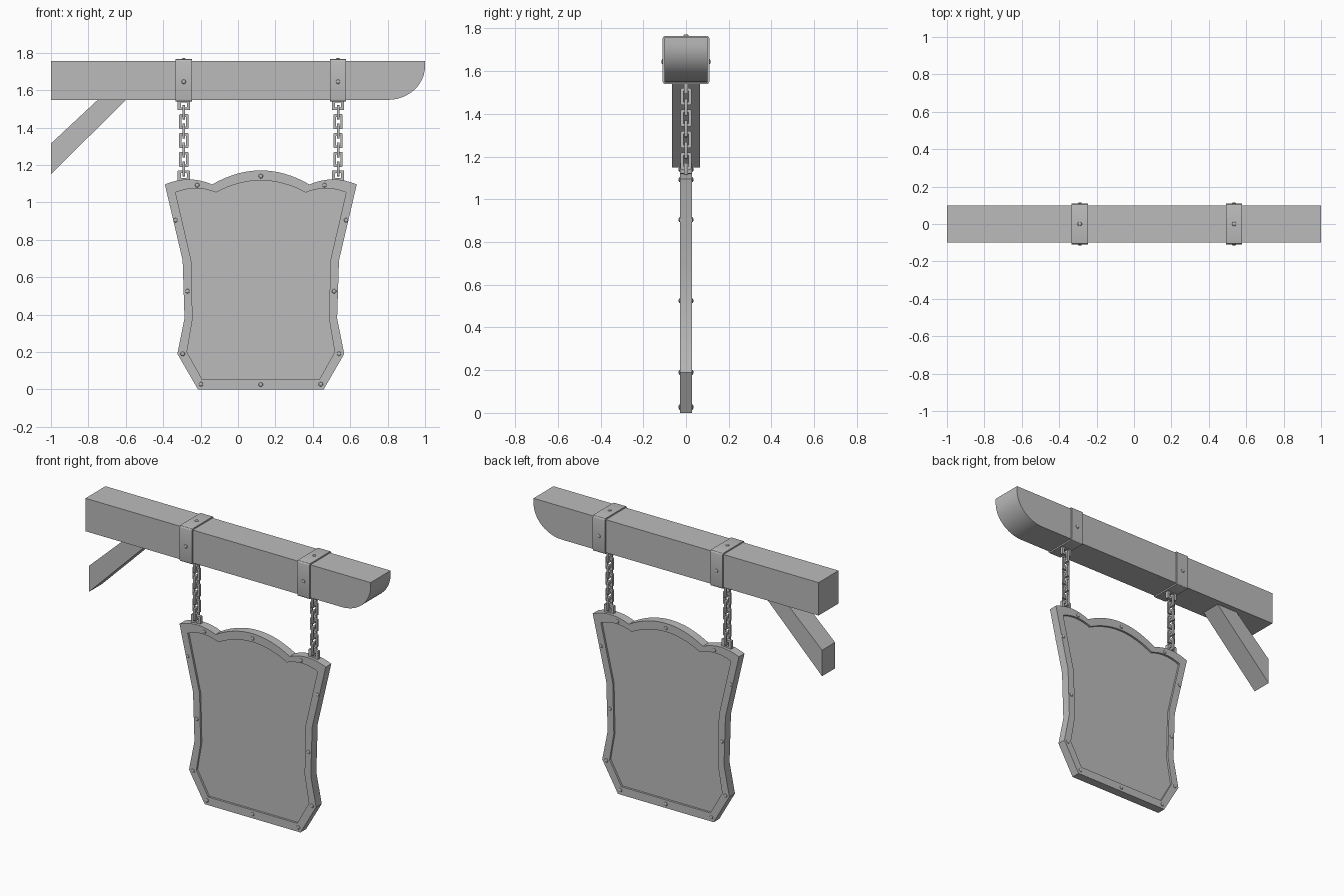
import bpy, bmesh, math
from mathutils import Matrix, Vector

cube = bpy.data.objects.get("Cube")
if cube:
    bpy.data.objects.remove(cube, do_unlink=True)

grey = bpy.data.materials.new("plain_grey")
grey.use_nodes = True
grey.diffuse_color = (0.5, 0.5, 0.5, 1)
grey.node_tree.nodes["Principled BSDF"].inputs["Base Color"].default_value = (0.5, 0.5, 0.5, 1)

SIGN_X = 0.122
HANGERS = {"right": -0.29, "left": 0.535}
BEAM_LOW, BEAM_TOP = 1.548, 1.757


def finish(name, bm):
    bmesh.ops.recalc_face_normals(bm, faces=bm.faces)
    mesh = bpy.data.meshes.new(name)
    bm.to_mesh(mesh)
    bm.free()
    obj = bpy.data.objects.new(name, mesh)
    bpy.context.collection.objects.link(obj)
    mesh.materials.append(grey)
    bpy.ops.object.select_all(action="DESELECT")
    obj.select_set(True)
    bpy.context.view_layer.objects.active = obj
    bpy.ops.object.shade_smooth_by_angle(angle=math.radians(30))
    return obj


def facing_front(u, v, w):
    return (u, w, v)


def facing_side(u, v, w):
    return (w, u, v)


def layer(bm, loop, depth, place, origin):
    return [bm.verts.new(Vector(place(u, v, depth)) + Vector(origin)) for u, v in loop]


def bridge(bm, a, b):
    for i in range(len(a)):
        j = (i + 1) % len(a)
        bm.faces.new((a[i], a[j], b[j], b[i]))


def prism(name, loop, half, place=facing_front, origin=(0, 0, 0)):
    bm = bmesh.new()
    a, b = (layer(bm, loop, d, place, origin) for d in (-half, half))
    bm.faces.new(a)
    bm.faces.new(b)
    bridge(bm, a, b)
    return finish(name, bm)


def add_ring(bm, outer, inner, half, place=facing_front, origin=(0, 0, 0)):
    o1, o2 = (layer(bm, outer, d, place, origin) for d in (-half, half))
    i1, i2 = (layer(bm, inner, d, place, origin) for d in (-half, half))
    for a, b in ((o1, o2), (o2, i2), (i2, i1), (i1, o1)):
        bridge(bm, a, b)


def rounded_box(w, h, r, steps=3):
    loop = []
    for k, (sx, sz) in enumerate(((1, 1), (-1, 1), (-1, -1), (1, -1))):
        for s in range(steps + 1):
            a = (k + s / steps) * math.pi / 2
            loop.append((sx * (w - r) + r * math.cos(a), sz * (h - r) + r * math.sin(a)))
    return loop


def add_rivet(bm, spot, axis, radius=0.012, height=0.007):
    turn = Vector(axis).to_track_quat("Z", "Y").to_matrix().to_4x4()
    shape = Matrix.Diagonal((radius, radius, height, 1))
    bmesh.ops.create_uvsphere(bm, u_segments=10, v_segments=6, radius=1,
                              matrix=Matrix.Translation(spot) @ turn @ shape)


# Beam with a rounded lower nose, and its diagonal brace
nose = [(0.8 + 0.2 * math.sin(a), 1.728 - 0.18 * math.cos(a))
        for a in (math.pi / 2 * i / 12 for i in range(13))]
prism("beam", [(-1, BEAM_TOP), (-1, BEAM_LOW)] + nose + [(1, BEAM_TOP)], 0.1)
prism("brace", [(-1, 1.315), (-1, 1.15), (-0.6, BEAM_LOW), (-0.75, BEAM_LOW)], 0.065)


# Sign outline: straight waisted sides, three arches on top
def arch(x0, x1, z, rise, steps):
    pts = []
    for i in range(steps):
        t = i / steps
        pts.append((x0 + (x1 - x0) * t, z + rise * 4 * t * (1 - t)))
    return pts


def sign_outline(side, shoulder, valley, z, lobe, crown):
    top = (arch(-shoulder, -valley, z, lobe, 8) + arch(-valley, valley, z, crown, 16)
           + arch(valley, shoulder, z, lobe, 8))
    right = [(shoulder, z)] + side
    left = [(-x, h) for x, h in reversed(side)]
    return [(SIGN_X + x, h) for x, h in top + right + left]


outer = sign_outline([(0.418, 0.69), (0.408, 0.38), (0.446, 0.19), (0.336, 0)],
                     0.513, 0.26, 1.096, 0.027, 0.075)
inner = sign_outline([(0.372, 0.69), (0.365, 0.375), (0.395, 0.2), (0.312, 0.052)],
                     0.456, 0.24, 1.053, 0.022, 0.064)
bm = bmesh.new()
add_ring(bm, outer, inner, 0.028)
finish("sign_frame", bm)
prism("sign_panel", inner, 0.015)

# Rivets on both faces of the frame
bm = bmesh.new()
spots = [(0.34, 1.092), (0.456, 0.905), (0.392, 0.525), (0.418, 0.19), (0.32, 0.028)]
spots += [(-x, z) for x, z in spots] + [(0, 0.026), (0, 1.14)]
for x, z in spots:
    for y in (-1, 1):
        add_rivet(bm, (SIGN_X + x, y * 0.028, z), (0, y, 0))
finish("frame_rivets", bm)

# Clasps, eyes and chains
link_out, link_in = rounded_box(0.025, 0.04, 0.006), rounded_box(0.012, 0.026, 0.003)
eye_out, eye_in = rounded_box(0.033, 0.027, 0.004), rounded_box(0.016, 0.013, 0.002)
mid = (BEAM_LOW + BEAM_TOP) / 2
half_h = (BEAM_TOP - BEAM_LOW) / 2
for side, x in HANGERS.items():
    bm = bmesh.new()
    add_ring(bm, rounded_box(0.109, half_h + 0.009, 0.012), rounded_box(0.099, half_h - 0.001, 0.003),
             0.043, facing_side, (x, 0, mid))
    finish(side + "_clasp", bm)

    bm = bmesh.new()
    for y in (-1, 1):
        add_rivet(bm, (x, y * 0.109, 1.645), (0, y, 0))
    add_rivet(bm, (x, 0, BEAM_TOP + 0.009), (0, 0, 1))
    finish(side + "_clasp_rivets", bm)

    bm = bmesh.new()
    for z in (1.52, 1.143):
        add_ring(bm, eye_out, eye_in, 0.01, facing_front, (x, 0, z))
    finish(side + "_chain_eyes", bm)

    bm = bmesh.new()
    for i in range(7):
        place = facing_front if i % 2 else facing_side
        add_ring(bm, link_out, link_in, 0.007, place, (x, 0, 1.482 - 0.0505 * i))
    finish(side + "_chain", bm)
